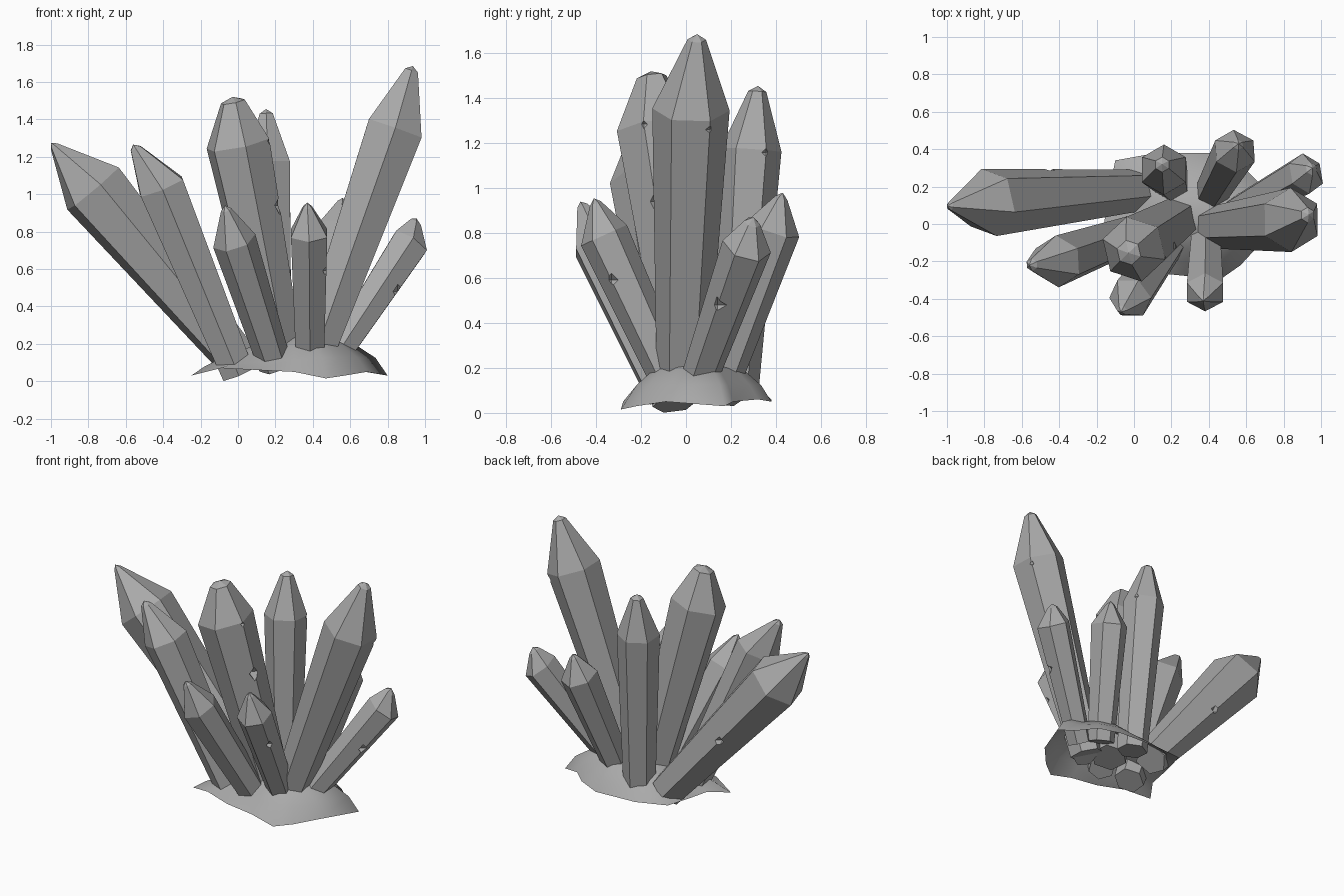
import bpy
import bmesh
import math
from mathutils import Vector, Matrix

cube = bpy.data.objects.get("Cube")
if cube:
    bpy.data.objects.remove(cube, do_unlink=True)

# One grey stone colour for everything
stone = bpy.data.materials.new("grey_stone")
stone.use_nodes = True
grey = (0.4, 0.4, 0.4, 1)
stone.diffuse_color = grey
stone.node_tree.nodes["Principled BSDF"].inputs["Base Color"].default_value = grey


def make_object(name, bm):
    bmesh.ops.recalc_face_normals(bm, faces=bm.faces[:])
    mesh = bpy.data.meshes.new(name)
    bm.to_mesh(mesh)
    bm.free()
    mesh.materials.append(stone)
    obj = bpy.data.objects.new(name, mesh)
    bpy.context.collection.objects.link(obj)
    return obj


def bridge(bm, low, high):
    n = len(low)
    for i in range(n):
        j = (i + 1) % n
        bm.faces.new((low[i], low[j], high[j], high[i]))


def chip(obj, centre, size):
    """Break a small notch out of a crystal edge."""
    bm = bmesh.new()
    bmesh.ops.create_uvsphere(bm, u_segments=4, v_segments=2, radius=size,
                              matrix=Matrix.Translation(centre))
    cutter = make_object("chip_cutter", bm)
    cutter.hide_render = True
    mod = obj.modifiers.new("chip", 'BOOLEAN')
    mod.operation = 'DIFFERENCE'
    mod.solver = 'EXACT'
    mod.object = cutter
    bpy.context.view_layer.objects.active = obj
    bpy.ops.object.modifier_apply(modifier=mod.name)
    bpy.data.objects.remove(cutter, do_unlink=True)


def crystal(name, base, shoulder, tip, r_base, r_shoulder, twist=0, chips=(),
            bluntness=0.24):
    """Six-sided shaft widening to a shoulder, then a blunt pointed end."""
    base, shoulder, tip = Vector(base), Vector(shoulder), Vector(tip)
    axis = (shoulder - base).normalized()
    u = Vector((0, 1, 0))
    u = (u - axis * u.dot(axis)).normalized()
    v = axis.cross(u)
    rays = []
    for k in range(6):
        a = math.radians(60 * k + twist)
        rays.append(u * math.cos(a) + v * math.sin(a))
    bm = bmesh.new()
    blunt = tip - (tip - shoulder).normalized() * 0.025
    rings = [[bm.verts.new(c + ray * r) for ray in rays]
             for c, r in ((base, r_base), (shoulder, r_shoulder),
                          (blunt, r_shoulder * bluntness))]
    bridge(bm, rings[0], rings[1])
    bridge(bm, rings[1], rings[2])
    bm.faces.new(rings[0])
    peak = bm.verts.new(tip)
    for k in range(6):
        bm.faces.new((rings[2][k], rings[2][(k + 1) % 6], peak))
    obj = make_object(name, bm)
    for t, side, size in chips:
        ray = max(rays, key=lambda w: w.dot(Vector(side)))
        r = r_base + (r_shoulder - r_base) * t
        chip(obj, base.lerp(shoulder, t) + ray * r, size)
    return obj


# Large crystals
crystal("left_outer_crystal", (0.01, 0.18, 0.1), (-0.775, 0.115, 1.03),
        (-1.0, 0.095, 1.275), 0.115, 0.185, 14, [(0.55, (0, 1, 0), 0.04)], 0.13)
crystal("left_inner_crystal", (0.0, -0.05, 0.04), (-0.41, -0.2, 1.04),
        (-0.56, -0.22, 1.265), 0.1, 0.14)
crystal("centre_crystal", (0.24, 0.03, 0.09), (0.0, -0.135, 1.27),
        (-0.03, -0.155, 1.52), 0.12, 0.178, 12,
        [(0.7, (1, -0.4, 0), 0.05), (0.99, (1, -0.4, 0), 0.02)], 0.38)
crystal("rear_crystal", (0.2, 0.22, 0.07), (0.16, 0.29, 1.17),
        (0.15, 0.32, 1.455), 0.1, 0.135, 0, [(0.99, (1, 0.4, 0), 0.02)], 0.3)
crystal("right_tall_crystal", (0.39, -0.02, 0.08), (0.84, 0.022, 1.35),
        (0.935, 0.05, 1.685), 0.11, 0.172, 0, [(0.97, (1, 0.5, 0), 0.02)])

# Small crystals
crystal("right_small_crystal", (0.5, 0.04, 0.1), (0.92, 0.27, 0.74),
        (0.955, 0.3, 0.87), 0.08, 0.112, 0, [(0.65, (1, -0.4, 0), 0.04)], 0.33)
crystal("rear_small_crystal", (0.4, 0.14, 0.1), (0.54, 0.39, 0.82),
        (0.56, 0.43, 0.98), 0.088, 0.12)
crystal("front_left_small_crystal", (0.2, -0.09, 0.08), (-0.02, -0.395, 0.75),
        (-0.07, -0.47, 0.94), 0.09, 0.118, 30)
crystal("front_small_crystal", (0.385, -0.04, 0.08), (0.38, -0.365, 0.79),
        (0.37, -0.41, 0.955), 0.085, 0.112, 0, [(0.75, (1, -0.4, 0), 0.03)])

# Hollow rock mound with a wavy rim, steeper on the front side
rim = [(0.8, 0.17, 0.03), (0.68, 0.21, 0.05), (0.57, 0.32, 0.06),
       (0.42, 0.38, 0.05), (0.12, 0.38, 0.06), (-0.1, 0.34, 0.08),
       (-0.14, 0.15, 0.07), (-0.16, 0.0, 0.06), (-0.25, -0.13, 0.03),
       (-0.09, -0.2, 0.07), (0.1, -0.26, 0.06), (0.3, -0.28, 0.05),
       (0.47, -0.29, 0.015), (0.57, -0.22, 0.03), (0.69, -0.09, 0.05)]
middle = Vector((0.3, 0.03, 0.0))
bm = bmesh.new()
previous = [bm.verts.new(p) for p in rim]
for scale, height, front in ((0.87, 0.125, 0.88), (0.64, 0.2, 0.8),
                             (0.32, 0.25, 0.9)):
    ring = []
    for p in rim:
        q = middle.lerp(Vector(p), scale)
        if q.y < 0:
            q.y *= front
        q.z = height * min(1.0, 0.74 + 0.6 * q.x)
        ring.append(bm.verts.new(q))
    bridge(bm, previous, ring)
    previous = ring
top = bm.verts.new((middle.x, middle.y, 0.26))
for i in range(len(rim)):
    bm.faces.new((previous[i], previous[(i + 1) % len(rim)], top))
for face in bm.faces:
    face.smooth = True
make_object("rock_mound", bm)
